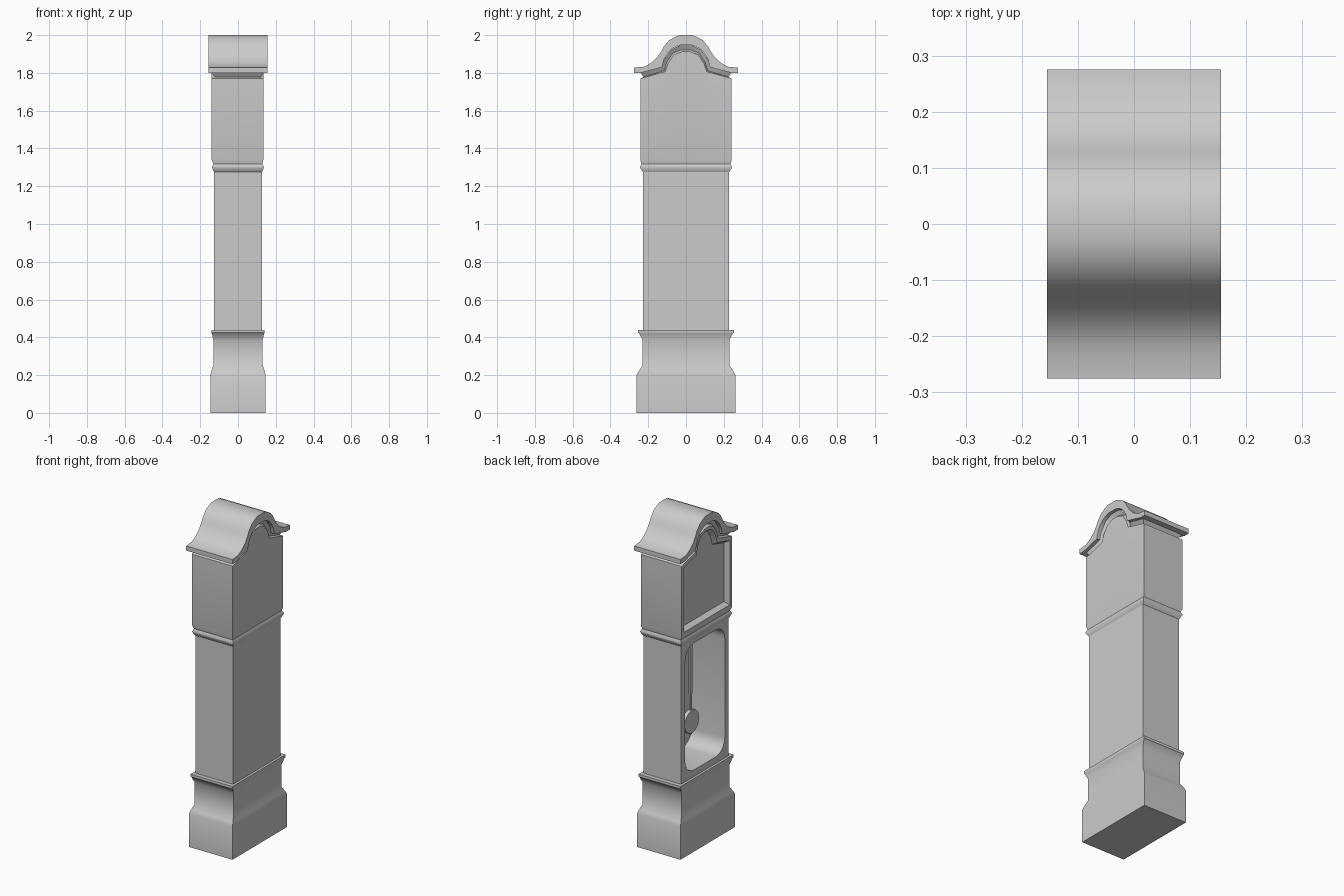
import bpy, bmesh, math
from mathutils import Matrix

if "Cube" in bpy.data.objects:
    bpy.data.objects.remove(bpy.data.objects["Cube"])


def finish(name, bm, angle=35):
    bmesh.ops.recalc_face_normals(bm, faces=bm.faces)
    mesh = bpy.data.meshes.new(name)
    bm.to_mesh(mesh)
    bm.free()
    obj = bpy.data.objects.new(name, mesh)
    bpy.context.collection.objects.link(obj)
    shade(obj, angle)
    return obj


def shade(obj, angle=35):
    obj.data.shade_smooth()
    obj.data.set_sharp_from_angle(angle=math.radians(angle))


def mirror(half):
    """Mirror a half profile of (y, z) points across y = 0."""
    return half + [(-y, z) for y, z in reversed(half)]


def flat(half, z, end=None):
    """The same y positions at one height, optionally with another end width."""
    ys = [p[0] for p in half]
    if end:
        ys[0] = end
    return [(y, z) for y in ys]


def loft(name, layers, angle=35):
    """Stack of layers (x0, half profile at x0, x1, half profile at x1)."""
    bm = bmesh.new()
    rings = []
    for x0, p0, x1, p1 in layers:
        pts = [(x1, y, z) for y, z in mirror(p1)]
        pts += [(x0, y, z) for y, z in reversed(mirror(p0))]
        rings.append([bm.verts.new(p) for p in pts])
    m = len(rings[0])
    for a, b in zip(rings, rings[1:]):
        for i in range(m):
            j = (i + 1) % m
            bm.faces.new((a[i], a[j], b[j], b[i]))
    for r in (rings[0], rings[-1]):
        for i in range(m // 2 - 1):
            bm.faces.new((r[i], r[i + 1], r[m - 2 - i], r[m - 1 - i]))
    return finish(name, bm, angle)


def box_loft(name, sections, angle=35):
    return loft(name, [(-x, [(y, z)], x, [(y, z)]) for x, y, z in sections], angle)


def cut(obj, cutter):
    cutter.hide_render = True
    mod = obj.modifiers.new("opening", 'BOOLEAN')
    mod.operation = 'DIFFERENCE'
    mod.solver = 'EXACT'
    mod.object = cutter
    bpy.context.view_layer.objects.active = obj
    bpy.ops.object.modifier_apply(modifier=mod.name)
    bpy.data.objects.remove(cutter)
    shade(obj)


def block(name, center, size, round_x=0):
    bm = bmesh.new()
    bmesh.ops.create_cube(bm, size=1)
    bmesh.ops.scale(bm, vec=size, verts=bm.verts)
    bmesh.ops.translate(bm, vec=center, verts=bm.verts)
    if round_x:
        edges = [e for e in bm.edges
                 if abs(e.verts[0].co.x - e.verts[1].co.x) > size[0] * 0.5]
        bmesh.ops.bevel(bm, geom=edges, offset=round_x, segments=5,
                        profile=0.5, affect='EDGES')
    return finish(name, bm)


# Plinth with flared foot and top moulding
box_loft("base", [(.146, .261, 0), (.146, .261, .20), (.141, .25, .222),
                  (.131, .231, .25), (.13, .23, .385), (.134, .238, .40),
                  (.138, .248, .42), (.141, .254, .425), (.141, .254, .44)], 40)

# Trunk with deep rounded window opening
trunk = box_loft("trunk", [(.127, .228, .43), (.127, .228, 1.285)])
cut(trunk, block("trunk_cutter", (-.1025, 0, .865), (.395, .38, .77), .085))

# Waist moulding between trunk and hood
box_loft("waist_moulding", [(.127, .228, 1.275), (.131, .233, 1.282),
                            (.137, .243, 1.298), (.137, .243, 1.304),
                            (.128, .235, 1.32)])

# Hood: body, recessed neck and flared cornice following the arch
arch = [(.242, 1.77), (.11, 1.806), (.095, 1.85), (.064, 1.896), (.02, 1.912)]
neck = [(.225, 1.778), (.115, 1.812), (.102, 1.855), (.069, 1.905), (.022, 1.922)]
cornice = [(.24, 1.80), (.127, 1.83), (.117, 1.87), (.08, 1.923), (.03, 1.947)]


def even(x0, x1, p):
    return (x0, p, x1, p)


hood = loft("hood", [even(-.128, .128, flat(arch, 1.315, .235)),
                     even(-.140, .134, flat(arch, 1.34)),
                     even(-.140, .134, arch),
                     even(-.122, .120, neck),
                     even(-.137, .134, cornice)])

# Arched dial recess with bevelled frame
outer = [(.222, 1.752), (.1, 1.786), (.084, 1.838), (.056, 1.88), (.018, 1.895)]
inner = [(.202, 1.737), (.093, 1.767), (.072, 1.826), (.048, 1.862), (.015, 1.876)]
cut(hood, loft("dial_cutter", [(-.142, flat(outer, 1.36), -.112, flat(inner, 1.38)),
                               (-.142, outer, -.112, inner)]))

# Bell-shaped roof
under = [(.275, 1.80), (.24, 1.80), (.127, 1.83), (.122, 1.85), (.117, 1.87),
         (.10, 1.90), (.08, 1.923), (.055, 1.938), (.03, 1.947)]
over = [(.275, 1.828), (.22, 1.833), (.18, 1.856), (.15, 1.885), (.13, 1.915),
        (.117, 1.94), (.09, 1.972), (.065, 1.987), (.035, 2.0)]
loft("roof", [even(-.155, .155, under), even(-.155, .155, over)], 40)

# Pendulum hanging inside the trunk
block("pendulum_hanger", (-.03, 0, 1.07), (.012, .024, .38))
block("pendulum_rod", (-.03, 0, .83), (.01, .012, .40))
bm = bmesh.new()
bmesh.ops.create_cone(bm, cap_ends=True, segments=12, radius1=.07, radius2=.07,
                      depth=.02, matrix=Matrix.Translation((-.03, 0, .71))
                      @ Matrix.Rotation(math.pi / 2, 4, 'Y'))
finish("pendulum_bob", bm)
